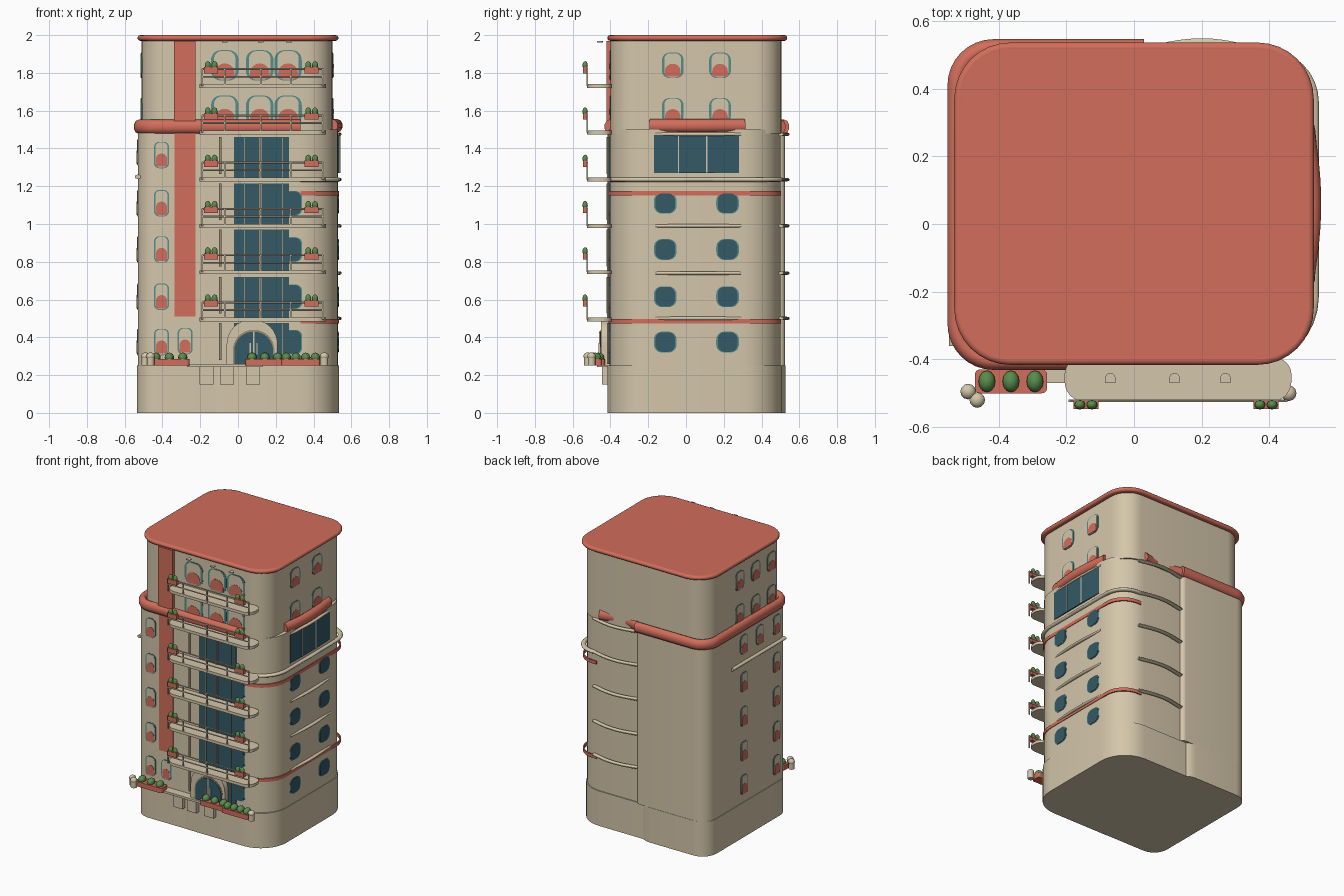
import bpy, bmesh, math
from mathutils import Vector, Matrix

if "Cube" in bpy.data.objects:
    bpy.data.objects.remove(bpy.data.objects["Cube"])


def material(name, srgb):
    col = [c / 12.92 if c < 0.04 else ((c + 0.055) / 1.055) ** 2.4 for c in srgb] + [1]
    m = bpy.data.materials.new(name)
    m.use_nodes = True
    m.diffuse_color = col
    m.node_tree.nodes["Principled BSDF"].inputs["Base Color"].default_value = col
    return m


CREAM = material("cream plaster", (0.83, 0.775, 0.665))
RED = material("terracotta red", (0.82, 0.43, 0.355))
BLUE = material("dark blue glass", (0.20, 0.35, 0.40))
TEAL = material("teal trim", (0.33, 0.55, 0.55))
GREEN = material("leaf green", (0.35, 0.55, 0.30))
TAN = material("shadow tan", (0.60, 0.55, 0.46))

FRAMES = {
    "top": lambda u, v, d: (u, v, d),
    "front": lambda u, v, d: (u, -d, v),
    "right": lambda u, v, d: (d, u, v),
    "left": lambda u, v, d: (-d, u, v),
}
parts = {}


def mesh_for(name, mat):
    return parts.setdefault(name, (bmesh.new(), mat))[0]


def prism(name, mat, pts, d0, d1, frame="top"):
    """Extrude an outline between two depths in the given frame."""
    bm, f = mesh_for(name, mat), FRAMES[frame]
    lo = [bm.verts.new(f(u, v, d0)) for u, v in pts]
    hi = [bm.verts.new(f(u, v, d1)) for u, v in pts]
    bm.faces.new(lo)
    bm.faces.new(hi)
    for i in range(len(pts)):
        j = (i + 1) % len(pts)
        bm.faces.new((lo[i], lo[j], hi[j], hi[i]))


def fillet(corners, r, closed=True, steps=8):
    """Round the right-angled corners of a path."""
    out, n = [], len(corners)
    rs = r if isinstance(r, (list, tuple)) else [r] * n
    for i, c in enumerate(corners):
        p = Vector(c)
        if not rs[i] or (not closed and i in (0, n - 1)):
            out.append(tuple(p))
            continue
        a = (Vector(corners[i - 1]) - p).normalized() * rs[i]
        b = (Vector(corners[(i + 1) % n]) - p).normalized() * rs[i]
        for k in range(steps + 1):
            t = math.pi / 2 * k / steps
            out.append(tuple(p + a + b - b * math.cos(t) - a * math.sin(t)))
    return out


def rect(x0, x1, y0, y1, r=0):
    return fillet([(x0, y0), (x1, y0), (x1, y1), (x0, y1)], r)


def arch(u, v, w, h):
    """Outline with a flat foot and a round head."""
    r = min(w / 2, h) * 0.98
    return fillet([(u - w / 2, v), (u + w / 2, v), (u + w / 2, v + h), (u - w / 2, v + h)], [0, 0, r, r])


def box(name, mat, x0, x1, y0, y1, z0, z1, r=0):
    prism(name, mat, rect(x0, x1, y0, y1, r), z0, z1)


def blob(name, mat, centre, size):
    m = Matrix.Translation(centre) @ Matrix.Diagonal((*size, 1))
    bmesh.ops.create_uvsphere(mesh_for(name, mat), u_segments=12, v_segments=8, radius=1, matrix=m)


def sweep(name, mat, path, z, out, up, sides=10, closed=False):
    """Run an elliptical (or box, with 4 sides) section along a level path."""
    bm, rings, n = mesh_for(name, mat), [], len(path)
    k = 1 / math.cos(math.pi / sides)
    for i, p in enumerate(path):
        a = path[i - 1] if closed or i else p
        b = path[(i + 1) % n] if closed or i < n - 1 else p
        t = (Vector(b) - Vector(a)).normalized()
        ring = []
        for s in range(sides):
            ang = math.tau * (s + 0.5) / sides
            o = math.cos(ang) * out * k
            ring.append(bm.verts.new((p[0] + t.y * o, p[1] - t.x * o, z + math.sin(ang) * up * k)))
        rings.append(ring)
    for i in range(n if closed else n - 1):
        a, b = rings[i], rings[(i + 1) % n]
        for s in range(sides):
            q = (s + 1) % sides
            bm.faces.new((a[s], a[q], b[q], b[s]))
    if not closed:
        bm.faces.new(rings[0])
        bm.faces.new(rings[-1])


def bow(a, b, bulge, steps=14):
    """A gently bulging path between two points."""
    a, b = Vector(a), Vector(b)
    nrm = Vector((b.y - a.y, a.x - b.x)).normalized() * bulge
    return [tuple(a.lerp(b, i / steps) + nrm * math.sin(math.pi * i / steps)) for i in range(steps + 1)]


def window(frame, u, z, w, h, d, glass=False):
    """Round-cornered window: trim, pane and a red inner arch."""
    def pane(name, mat, s, depth):
        hw, hh = w * s / 2, h / 2 * (0.94 if s < 1 else 1)
        prism(name, mat, rect(u - hw, u + hw, z - hh, z + hh, hw * 0.7), d - 0.01, d + depth, frame)
    pane("window_trim", TEAL, 1, 0.003)
    if glass:
        pane("window_glass", BLUE, 0.86, 0.005)
    else:
        pane("window_pane", CREAM, 0.78, 0.005)
        prism("window_inner_arch", RED, arch(u, z - h * 0.44, w * 0.72, h * 0.5), d - 0.01, d + 0.007, frame)


# Building volumes
box("base", CREAM, -0.535, 0.03, -0.413, 0.527, 0, 0.25, 0.11)
box("base", CREAM, -0.3, 0.534, -0.415, 0.507, 0, 0.25, 0.2)
box("left_tower", CREAM, -0.53, 0.03, -0.41, 0.525, 0.25, 1.5, [0.1, 0.03, 0.03, 0.1])
box("right_tower", CREAM, -0.3, 0.53, -0.405, 0.5, 0.25, 1.5, 0.2)
box("upper_storeys", CREAM, -0.51, 0.5, -0.4, 0.505, 1.48, 1.98, 0.14)

# Roof slab with a rounded rim
roof = rect(-0.515, 0.515, -0.4, 0.52, 0.15)
prism("roof", RED, roof, 1.97, 2.0)
sweep("roof_rim", RED, roof, 1.985, 0.016, 0.015, closed=True)

# Red bands and vertical strip
left_path = fillet([(0.33, -0.405), (-0.525, -0.405), (-0.525, 0.52), (0.03, 0.52)], 0.11, False)
sweep("red_ring", RED, left_path, 1.515, 0.026, 0.036)
sweep("red_ring", RED, bow((0.33, 0.505), (0.02, 0.505), -0.025)[::-1], 1.515, 0.022, 0.034)
sweep("red_ring", RED, bow((0.5, -0.19), (0.5, 0.31), 0.025), 1.52, 0.028, 0.034)
right_path = fillet([(0.33, -0.405), (0.53, -0.405), (0.53, 0.5), (0.36, 0.5)], [0, 0.19, 0.14, 0], False)
for z in (1.162, 0.485):
    sweep("red_stripe", RED, right_path, z, 0.004, 0.012, 4)
box("red_strip", RED, -0.34, -0.225, -0.42, -0.39, 1.5, 1.97)
box("red_strip", RED, -0.335, -0.225, -0.416, -0.39, 0.51, 1.5)

# Cream ledges
sweep("long_ledge", CREAM, right_path, 1.235, 0.016, 0.011)
sweep("left_ledge", CREAM, [(-0.53, 0.24), (-0.53, -0.36)], 1.25, 0.016, 0.011)
for z in (1.475, 1.235, 0.99, 0.74, 0.5):
    sweep("curved_ledge", CREAM, bow((0.52, -0.16), (0.52, 0.29), 0.015), z, 0.014, 0.009)
    sweep("curved_ledge", CREAM, bow((0.03, 0.505), (0.38, 0.5), -0.03), z, 0.016, 0.009)

# Bowed right-hand glazing
sweep("bay_glazing", BLUE, bow((0.528, -0.17), (0.528, 0.28), 0.005), 1.37, 0.006, 0.1, 4)
for y in (-0.04, 0.11):
    box("bay_mullion", CREAM, 0.53, 0.542, y - 0.003, y + 0.003, 1.27, 1.47)

# Windows
rows = (1.11, 0.865, 0.615, 0.375)
for z in (1.365,) + rows:
    window("front", -0.405, z, 0.08, 0.14, 0.41)
window("front", -0.28, 0.38, 0.08, 0.14, 0.41)
for z in rows:
    window("front", 0.29, z, 0.1, 0.13, 0.405, True)
    for y in (-0.11, 0.22):
        window("right", y, z, 0.12, 0.11, 0.53, True)
    for y in (0.1, -0.27):
        window("left", y, z, 0.08, 0.14, 0.53)
for z in (1.84, 1.6):
    for x in (-0.07, 0.115, 0.265):
        window("front", x, z, 0.145, 0.16, 0.4)
    for y in (-0.07, 0.18):
        window("right", y, z, 0.115, 0.135, 0.5)
    for y in (0.12, -0.06, -0.24):
        window("left", y, z, 0.1, 0.135, 0.51)
for y in (0.1, -0.08, -0.27):
    window("left", y, 1.38, 0.085, 0.14, 0.53)

# Front glazing behind the balconies
for s in (1.235, 0.99, 0.745, 0.495, 0.25):
    box("front_glazing", BLUE, -0.02, 0.27, -0.411, -0.39, s + 0.01, s + 0.225)
    for x in (0.035, 0.115, 0.125, 0.235):
        box("front_mullion", TAN, x - 0.003, x + 0.003, -0.417, -0.4, s + 0.01, s + 0.225)
    box("wall_pipe", TAN, -0.1, -0.088, -0.42, -0.4, s + 0.03, s + 0.225)

# Balconies with rails and plant boxes
for s in (1.73, 1.485, 1.235, 0.99, 0.745, 0.495):
    slab = rect(-0.205, 0.465, -0.525, -0.395, [0.06, 0.06, 0.05, 0.05])
    prism("balcony_slab", CREAM, slab, s - 0.01, s + 0.01)
    for h in (0.05, 0.09):
        sweep("balcony_rail", CREAM, [(-0.19, -0.522), (0.45, -0.522)], s + h, 0.004, 0.004, 6)
    for x in (-0.19, -0.07, 0.12, 0.28, 0.45):
        box("rail_post", CREAM, x - 0.004, x + 0.004, -0.526, -0.518, s, s + 0.092)
    for x in (-0.142, 0.39):
        box("balcony_plant_box", RED, x - 0.037, x + 0.037, -0.546, -0.522, s + 0.068, s + 0.1)
        for dx in (-0.018, 0.018):
            blob("balcony_plant", GREEN, (x + dx, -0.534, s + 0.11), (0.016, 0.014, 0.022))
for x in (-0.07, 0.12, 0.27):
    prism("ceiling_lamp", CREAM, arch(x, -0.47, 0.03, 0.03), 1.962, 1.968)

# Entrance
prism("door_surround", CREAM, arch(0.075, 0.25, 0.27, 0.245), 0.39, 0.45, "front")
prism("door_recess", TAN, arch(0.083, 0.25, 0.22, 0.19), 0.39, 0.453, "front")
prism("door_glass", BLUE, arch(0.083, 0.25, 0.205, 0.18), 0.39, 0.456, "front")
box("door_mullion", CREAM, 0.079, 0.087, -0.46, -0.45, 0.25, 0.43)
for x in (0.065, 0.101):
    box("door_handle", CREAM, x - 0.003, x + 0.003, -0.463, -0.45, 0.31, 0.37)
box("entry_slab", CREAM, -0.27, 0.13, -0.47, -0.4, 0.243, 0.258)
for x in (-0.167, -0.057, 0.08):
    box("entry_bracket", CREAM, x - 0.037, x + 0.037, -0.445, -0.4, 0.15, 0.25)

# Ground planters and pots
for x0, x1, y, count in ((-0.47, -0.257, -0.465, 3), (0.04, 0.245, -0.465, 3), (0.23, 0.435, -0.48, 4)):
    box("ground_planter", RED, x0, x1, y - 0.035, y + 0.035, 0.25, 0.285, 0.015)
    for i in range(count):
        x = x0 + (x1 - x0) * (i + 0.5) / count
        blob("ground_plant", GREEN, (x, y, 0.293), (0.025, 0.032, 0.026))
for x, y in ((-0.49, -0.495), (-0.463, -0.52), (0.457, -0.5)):
    box("stone_pot", CREAM, x - 0.02, x + 0.02, y - 0.02, y + 0.02, 0.25, 0.29, 0.0199)
    blob("stone_pot", CREAM, (x, y, 0.3), (0.023, 0.023, 0.02))

# Turn the collected parts into objects with smooth curves and sharp edges
for name, (bm, mat) in parts.items():
    bmesh.ops.recalc_face_normals(bm, faces=bm.faces)
    for f in bm.faces:
        f.smooth = True
    for e in bm.edges:
        e.smooth = e.calc_face_angle(0) < 0.85
    me = bpy.data.meshes.new(name)
    bm.to_mesh(me)
    bm.free()
    me.materials.append(mat)
    bpy.context.collection.objects.link(bpy.data.objects.new(name, me))
